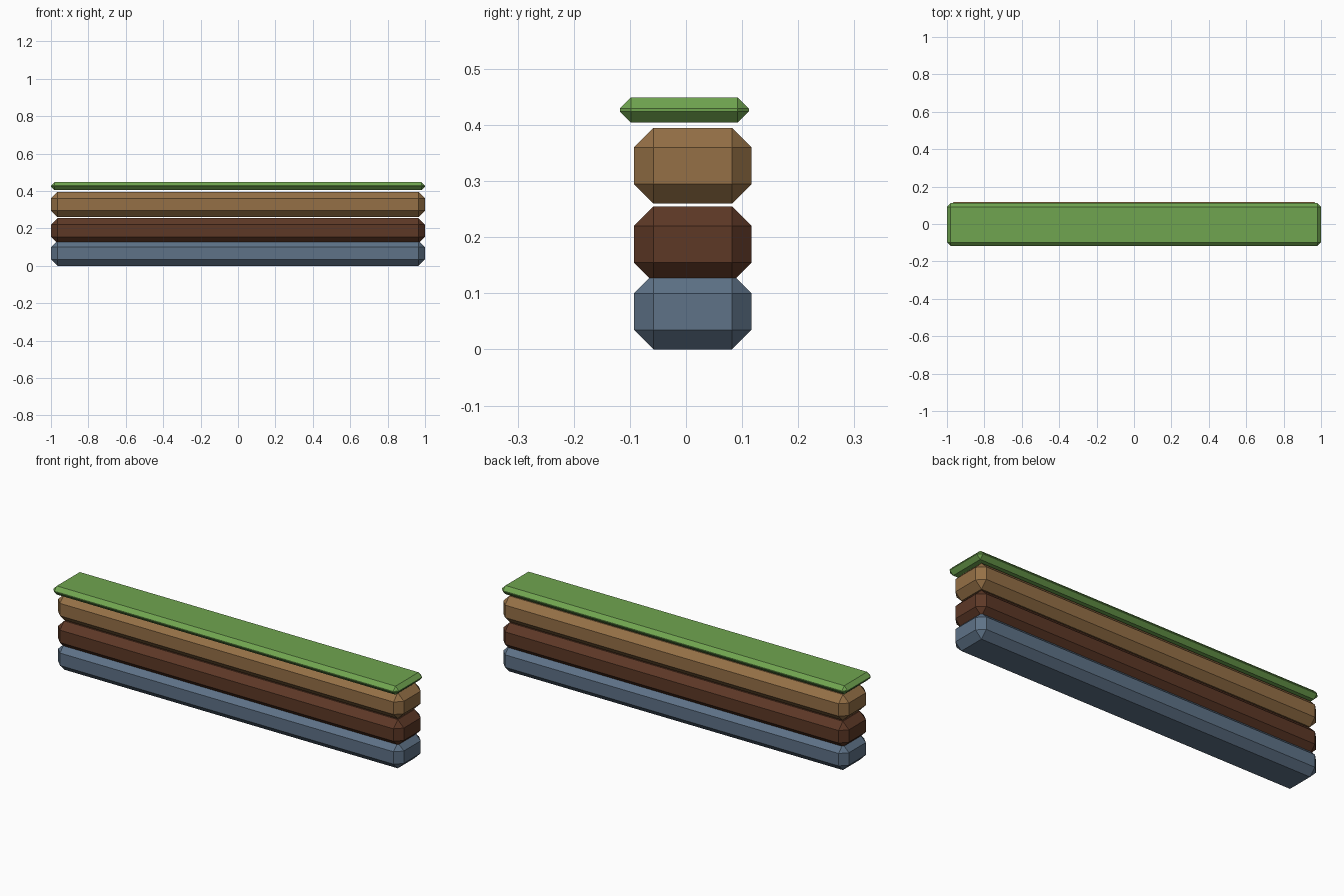
import bpy, bmesh

if "Cube" in bpy.data.objects:
    bpy.data.objects.remove(bpy.data.objects["Cube"])


def material(name, rgb):
    # sRGB bytes to linear diffuse colour
    lin = [((c / 255 + 0.055) / 1.055) ** 2.4 for c in rgb]
    m = bpy.data.materials.new(name)
    m.diffuse_color = (*lin, 1)
    m.use_nodes = True
    m.node_tree.nodes["Principled BSDF"].inputs["Base Color"].default_value = m.diffuse_color
    return m


def chamfered_bar(name, y0, y1, z0, z1, bevel, mat):
    bm = bmesh.new()
    bmesh.ops.create_cube(bm, size=1)
    bmesh.ops.scale(bm, vec=(2, y1 - y0, z1 - z0), verts=bm.verts)
    bmesh.ops.translate(bm, vec=(0, (y0 + y1) / 2, (z0 + z1) / 2), verts=bm.verts)
    bmesh.ops.bevel(bm, geom=bm.edges[:], offset=bevel, segments=1,
                    profile=0.5, affect='EDGES')
    mesh = bpy.data.meshes.new(name)
    bm.to_mesh(mesh)
    bm.free()
    mesh.materials.append(mat)
    obj = bpy.data.objects.new(name, mesh)
    bpy.context.collection.objects.link(obj)


# Stacked layers, bottom to top
layers = [
    ("stone_layer", 0.0, "slate blue", (94, 114, 135)),
    ("dark_soil_layer", 0.12, "dark brown", (93, 56, 38)),
    ("light_soil_layer", 0.26, "tan brown", (149, 112, 70)),
]
for name, z, colour, rgb in layers:
    chamfered_bar(name, -0.093, 0.117, z, z + 0.135, 0.035, material(colour, rgb))

# Thin grass cap, slightly wider and set forward
chamfered_bar("grass_cap", -0.118, 0.112, 0.404, 0.449, 0.02,
              material("grass green", (112, 165, 80)))
